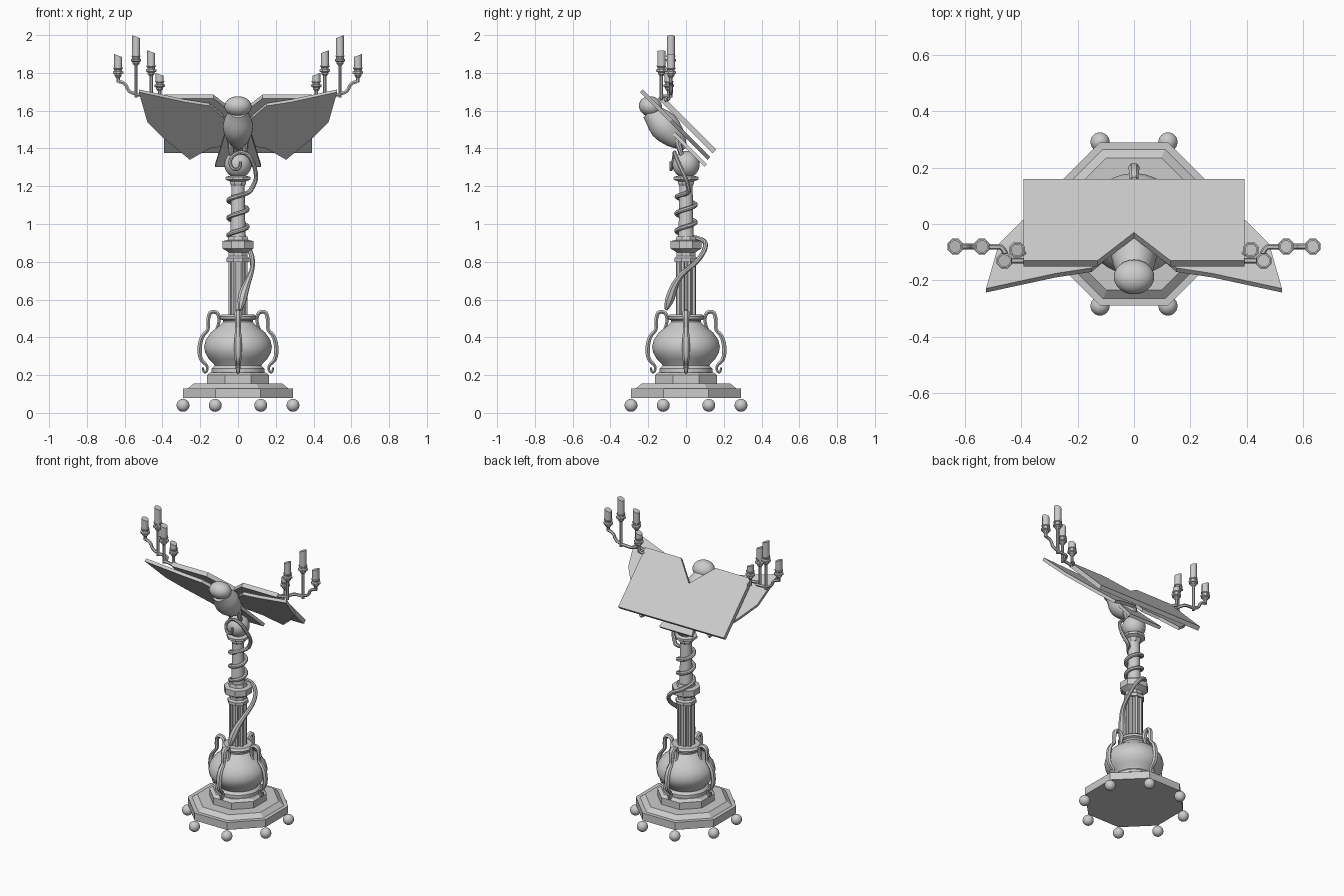
import bpy, bmesh, math
from mathutils import Vector, Matrix

cube = bpy.data.objects.get("Cube")
if cube:
    bpy.data.objects.remove(cube)

stone = bpy.data.materials.new("stone_grey")
stone.use_nodes = True
stone.diffuse_color = (0.6, 0.6, 0.6, 1)
stone.node_tree.nodes["Principled BSDF"].inputs["Base Color"].default_value = (0.6, 0.6, 0.6, 1)
OCT = 1 / math.cos(math.pi / 8)


def finish(name, bm, smooth=False):
    bmesh.ops.recalc_face_normals(bm, faces=bm.faces)
    mesh = bpy.data.meshes.new(name)
    bm.to_mesh(mesh)
    bm.free()
    obj = bpy.data.objects.new(name, mesh)
    bpy.context.collection.objects.link(obj)
    mesh.materials.append(stone)
    if smooth:
        for o in bpy.context.selected_objects:
            o.select_set(False)
        bpy.context.view_layer.objects.active = obj
        obj.select_set(True)
        bpy.ops.object.shade_smooth_by_angle(angle=math.radians(40))
    return obj


def lathe(name, profile, sides=32, at=(0, 0, 0), tilt=0, smooth=True):
    """Turn (radius, height) points into a closed solid about z."""
    bm = bmesh.new()
    rings = []
    for r, z in profile:
        rings.append([bm.verts.new((r * math.cos(a), r * math.sin(a), z)) for a in
                      (2 * math.pi * (i + 0.5) / sides for i in range(sides))])
    for low, high in zip(rings, rings[1:]):
        for i in range(sides):
            j = (i + 1) % sides
            bm.faces.new((low[i], low[j], high[j], high[i]))
    bm.faces.new(rings[0][::-1])
    bm.faces.new(rings[-1])
    bm.transform(Matrix.Translation(at) @ Matrix.Rotation(tilt, 4, 'X'))
    return finish(name, bm, smooth)


def octagon(name, profile):
    return lathe(name, [(r * OCT, z) for r, z in profile], 8, smooth=False)


def ball(name, at, size, tilt=0):
    bm = bmesh.new()
    bmesh.ops.create_uvsphere(bm, u_segments=24, v_segments=16, radius=1)
    bm.transform(Matrix.Translation(at) @ Matrix.Rotation(tilt, 4, 'X') @ Matrix.Diagonal((*size, 1)))
    return finish(name, bm, True)


def tube(name, points, radii, matrix=Matrix(), steps=4, round_=2):
    """Sweep a round section along a smooth path, then turn it into a mesh."""
    curve = bpy.data.curves.new(name, 'CURVE')
    curve.dimensions = '3D'
    curve.bevel_depth = 1
    curve.bevel_resolution = round_
    curve.use_fill_caps = True
    curve.resolution_u = steps
    spline = curve.splines.new('NURBS')
    spline.points.add(len(points) - 1)
    spline.use_endpoint_u = True
    spline.order_u = 3
    for p, co, r in zip(spline.points, points, radii):
        p.co = (*co, 1)
        p.radius = r
    temp = bpy.data.objects.new(name + "_path", curve)
    bpy.context.collection.objects.link(temp)
    graph = bpy.context.evaluated_depsgraph_get()
    bm = bmesh.new()
    bm.from_mesh(temp.evaluated_get(graph).to_mesh())
    bpy.data.objects.remove(temp)
    bm.transform(matrix)
    return finish(name, bm, True)


def slope_plate(name, outline, level, thick):
    """Flat plate on the 45 degree slope y + z = level, outlined in (x, z)."""
    bm = bmesh.new()
    face = bm.faces.new([bm.verts.new((x, level - z, z)) for x, z in outline])
    grown = bmesh.ops.extrude_face_region(bm, geom=[face])
    up = Vector((0, 1, 1)).normalized() * thick
    bmesh.ops.translate(bm, vec=up, verts=[v for v in grown["geom"] if isinstance(v, bmesh.types.BMVert)])
    return finish(name, bm)


# Stepped octagonal base on ball feet
octagon("base", [(0.29, 0.08), (0.29, 0.13), (0.265, 0.13), (0.235, 0.155),
                 (0.165, 0.155), (0.165, 0.2), (0.145, 0.215)])
for i in range(8):
    a = math.pi * (i + 0.5) / 4
    ball(f"foot_{i}", (0.315 * math.cos(a), 0.315 * math.sin(a), 0.04), (0.034,) * 3)

# Urn and its four scrolled handles
lathe("urn", [(0.14, 0.21), (0.14, 0.235), (0.125, 0.25), (0.13, 0.26), (0.155, 0.285), (0.175, 0.32),
              (0.18, 0.35), (0.172, 0.385), (0.145, 0.425), (0.1, 0.46), (0.078, 0.48), (0.08, 0.49),
              (0.095, 0.497), (0.098, 0.51), (0.085, 0.522), (0.05, 0.522)], 40)
handle = [(0.12, 0.435), (0.1, 0.465), (0.1, 0.53), (0.15, 0.54), (0.16, 0.48), (0.155, 0.44),
          (0.19, 0.41), (0.205, 0.35), (0.2, 0.28), (0.16, 0.25), (0.165, 0.215), (0.185, 0.215), (0.185, 0.24)]
width = [0.007, 0.009, 0.012, 0.012, 0.011, 0.01, 0.012, 0.014, 0.012, 0.009, 0.007, 0.007, 0.006]
for i in range(4):
    tube(f"urn_handle_{i}", [(r, 0, z) for r, z in handle], width,
         Matrix.Rotation(i * math.pi / 2, 4, 'Z') @ Matrix.Diagonal((1, 1.5, 1, 1)), round_=1)

# Ribbed lower column, collar and slender upper column
octagon("lower_column", [(0.042, 0.5), (0.042, 0.8), (0.06, 0.8), (0.06, 0.82), (0.05, 0.83), (0.05, 0.85),
                         (0.065, 0.86), (0.082, 0.87), (0.082, 0.91), (0.055, 0.915), (0.05, 0.935)])
for i in range(8):
    a = math.pi * (i + 0.5) / 4
    lathe(f"column_rib_{i}", [(0.012, 0.51), (0.012, 0.805)], 6,
          (0.044 * math.cos(a), 0.044 * math.sin(a), 0), smooth=False)
lathe("upper_column", [(0.045, 0.92), (0.04, 0.95), (0.035, 1.21)], 24)
octagon("capital", [(0.035, 1.2), (0.042, 1.215), (0.042, 1.225), (0.065, 1.235), (0.065, 1.25), (0.04, 1.256)])
ball("orb", (0, 0, 1.315), (0.072,) * 3)

# Serpent winding up the column, head down, tail curled on the orb
path = [(0.012, -0.105, 0.545), (0.017, -0.095, 0.575), (0.025, -0.08, 0.62), (0.045, -0.06, 0.68),
        (0.07, -0.02, 0.74), (0.08, 0.05, 0.79), (0.07, 0.095, 0.85), (0.03, 0.108, 0.9), (-0.03, 0.08, 0.92)]
thick = [0.008, 0.022, 0.027, 0.02, 0.014] + [0.013] * 4
for i in range(28):
    a = math.pi * (1 + i / 6)
    path.append((0.052 * math.cos(a), 0.052 * math.sin(a), 0.94 + 0.0077 * i))
    thick.append(0.012)
tail = [(0.06, 0.02, 1.165), (0.08, 0.01, 1.2), (0.098, 0, 1.24), (0.09, -0.03, 1.3), (0.06, -0.06, 1.37),
        (0, -0.06, 1.385), (-0.05, -0.065, 1.34), (-0.03, -0.08, 1.285), (0.015, -0.08, 1.29), (0.015, -0.08, 1.33)]
path += tail
thick += [0.013 - 0.0006 * i for i in range(len(tail))]
tube("serpent", path, thick)

# Eagle
lathe("eagle_body", [(0.012, 0), (0.035, 0.03), (0.06, 0.075), (0.076, 0.125), (0.08, 0.165), (0.072, 0.205),
                     (0.06, 0.235), (0.05, 0.27)], 28, (0, -0.005, 1.4), math.radians(43))
ball("eagle_head", (0, -0.188, 1.622), (0.072, 0.062, 0.054), math.radians(-15))
slope_plate("eagle_tail", [(-0.07, 1.47), (0.07, 1.47), (0.122, 1.302), (-0.122, 1.302)], 1.4, 0.02)
wing = [(0.03, 1.5), (0.08, 1.565), (0.15, 1.625), (0.28, 1.645), (0.525, 1.698), (0.48, 1.54),
        (0.4, 1.46), (0.255, 1.34), (0.15, 1.4), (0.03, 1.42)]
for side, s in (("left", 1), ("right", -1)):
    slope_plate(f"{side}_wing", [(s * x, z) for x, z in wing], 1.455, 0.02)
    tube(f"{side}_leg", [(s * 0.035, -0.02, 1.36), (s * 0.038, -0.045, 1.42), (s * 0.035, -0.05, 1.48)],
         [0.012, 0.016, 0.024])

# Sloping book rest with a notch behind the head
slope_plate("book_rest", [(-0.393, 1.375), (0.393, 1.375), (0.393, 1.665), (0.13, 1.665),
                          (0, 1.565), (-0.13, 1.665), (-0.393, 1.665)], 1.515, 0.028)


# Candle branches
def candle(name, x, y, cup, top, s):
    holder = [(0.01, -0.012), (0.02, 0), (0.02, 0.008), (0.03, 0.012), (0.03, 0.022), (0.022, 0.026),
              (0.022, 0.034), (0.027, 0.038), (0.027, 0.043)]
    lathe(name + "_cup", holder, 8, (s * x, y, cup), smooth=False)
    stick = lathe(name, [(0.022, cup + 0.04), (0.022, top - 0.008)], 12, (s * x, y, 0))
    for v in stick.data.vertices:  # slanted top
        if v.co.z > cup + 0.041:
            v.co.z += 0.36 * s * (v.co.x - s * x)


for side, s in (("left", 1), ("right", -1)):
    for part, x, y, foot, cup, top in (("outer", 0.635, -0.08, 1.76, 1.785, 1.9), ("tall", 0.54, -0.08, 1.68, 1.85, 2.0),
                                       ("front", 0.46, -0.13, 1.67, 1.795, 1.92), ("low", 0.415, -0.092, 1.67, 1.715, 1.8)):
        candle(f"{side}_{part}_candle", x, y, cup, top, s)
        lathe(f"{side}_{part}_stem", [(0.01, foot - 0.01), (0.01, cup)], 8, (s * x, y, 0))
    arms = {"outer_arm": [(0.54, -0.08, 1.69), (0.58, -0.08, 1.695), (0.595, -0.08, 1.75), (0.635, -0.08, 1.755)],
            "back_arm": [(0.45, -0.13, 1.675), (0.46, -0.08, 1.68), (0.5, -0.08, 1.685), (0.54, -0.08, 1.685)],
            "front_arm": [(0.39, -0.13, 1.665), (0.42, -0.13, 1.67), (0.46, -0.13, 1.675)],
            "low_arm": [(0.39, -0.11, 1.655), (0.4, -0.092, 1.66), (0.415, -0.092, 1.665)]}
    for part, points in arms.items():
        tube(f"{side}_{part}", [(s * x, y, z) for x, y, z in points], [0.01] * len(points), round_=1)
